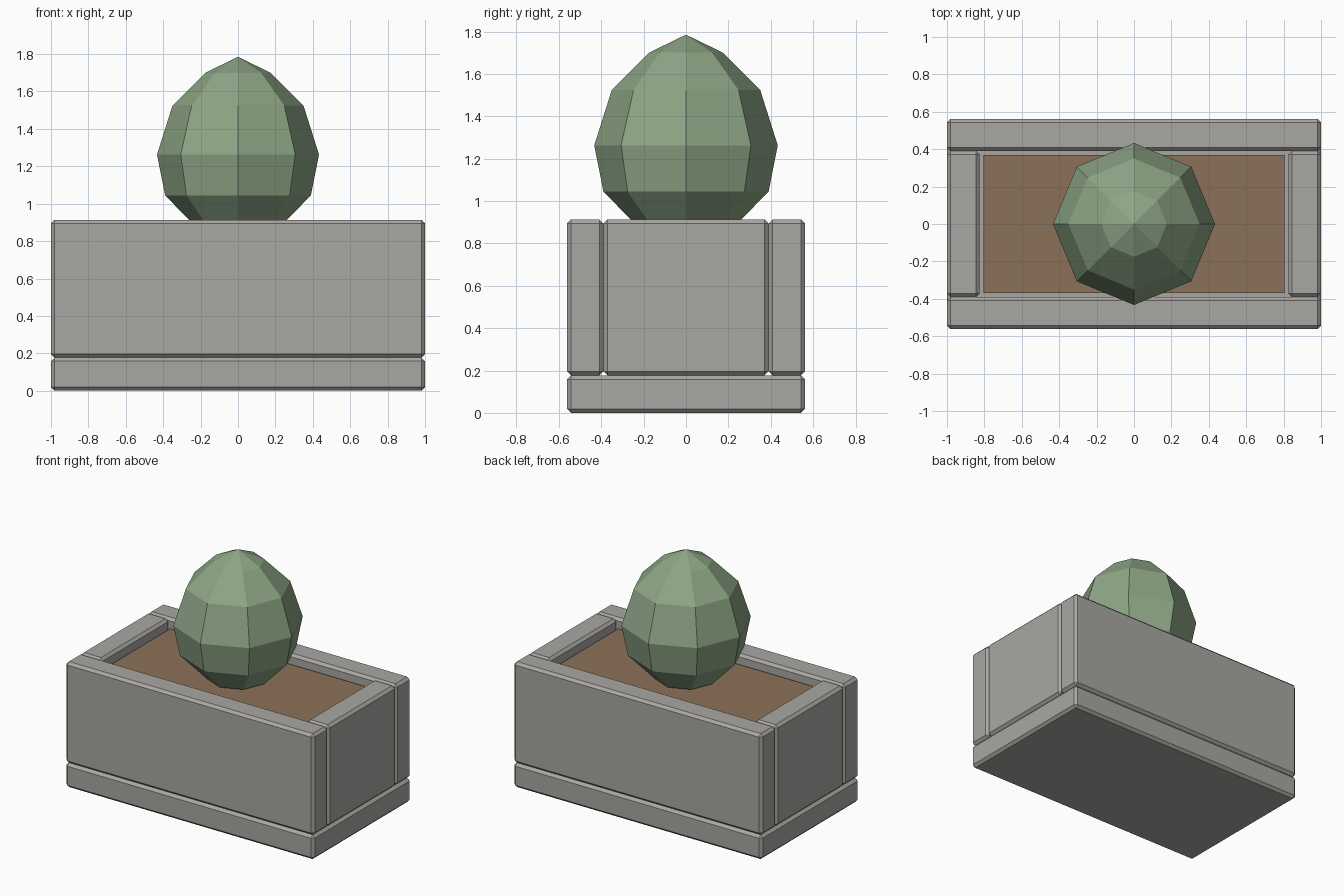
import bpy, bmesh
from math import cos, sin, pi

cube = bpy.data.objects.get("Cube")
if cube:
    bpy.data.objects.remove(cube, do_unlink=True)


def make_material(name, rgb):
    mat = bpy.data.materials.new(name)
    mat.use_nodes = True
    mat.diffuse_color = (*rgb, 1)
    mat.node_tree.nodes["Principled BSDF"].inputs["Base Color"].default_value = (*rgb, 1)
    return mat


stone = make_material("grey stone", (0.40, 0.39, 0.365))
earth = make_material("brown soil", (0.26, 0.165, 0.10))
leaf = make_material("leaf green", (0.265, 0.38, 0.235))


def finish(name, bm, mat):
    bmesh.ops.recalc_face_normals(bm, faces=bm.faces)
    mesh = bpy.data.meshes.new(name)
    bm.to_mesh(mesh)
    bm.free()
    mesh.materials.append(mat)
    obj = bpy.data.objects.new(name, mesh)
    bpy.context.collection.objects.link(obj)
    return obj


def block(name, low, high, mat, chamfer=0.0):
    bm = bmesh.new()
    bmesh.ops.create_cube(bm, size=1)
    for v in bm.verts:
        v.co = [(a + b) / 2 + c * (b - a) for a, b, c in zip(low, high, v.co)]
    obj = finish(name, bm, mat)
    if chamfer:
        bevel = obj.modifiers.new("chamfer", "BEVEL")
        bevel.width = chamfer
        bevel.segments = 1
    return obj


W, D = 1.0, 0.562          # half width and half depth
IN_X, IN_Y = 0.825, 0.39   # inner faces of the slabs
BASE, TOP = 0.177, 0.913
CH = 0.019

# Stone trough
block("base_slab", (-W, -D, 0), (W, D, BASE), stone, CH)
block("front_slab", (-W, -D, BASE), (W, -IN_Y, TOP), stone, CH)
block("back_slab", (-W, IN_Y, BASE), (W, D, TOP), stone, CH)
block("right_slab", (-W, -IN_Y, BASE), (-IN_X, IN_Y, TOP), stone, CH)
block("left_slab", (IN_X, -IN_Y, BASE), (W, IN_Y, TOP), stone, CH)

# Soil, standing slightly clear of the slabs
block("soil", (-0.805, -0.37, BASE), (0.805, 0.37, 0.85), earth)

# Faceted eight-sided bush
profile = [(0.21, 0.86), (0.39, 1.045), (0.433, 1.263), (0.35, 1.525), (0.175, 1.70)]
SIDES = 8
bm = bmesh.new()
rings = [[bm.verts.new((r * cos(2 * pi * i / SIDES), r * sin(2 * pi * i / SIDES), z))
          for i in range(SIDES)] for r, z in profile]
bottom = bm.verts.new((0, 0, 0.80))
tip = bm.verts.new((0, 0, 1.785))
for i in range(SIDES):
    j = (i + 1) % SIDES
    for lower, upper in zip(rings, rings[1:]):
        bm.faces.new((lower[i], lower[j], upper[j], upper[i]))
    bm.faces.new((rings[0][j], rings[0][i], bottom))
    bm.faces.new((rings[-1][i], rings[-1][j], tip))
finish("bush", bm, leaf)
